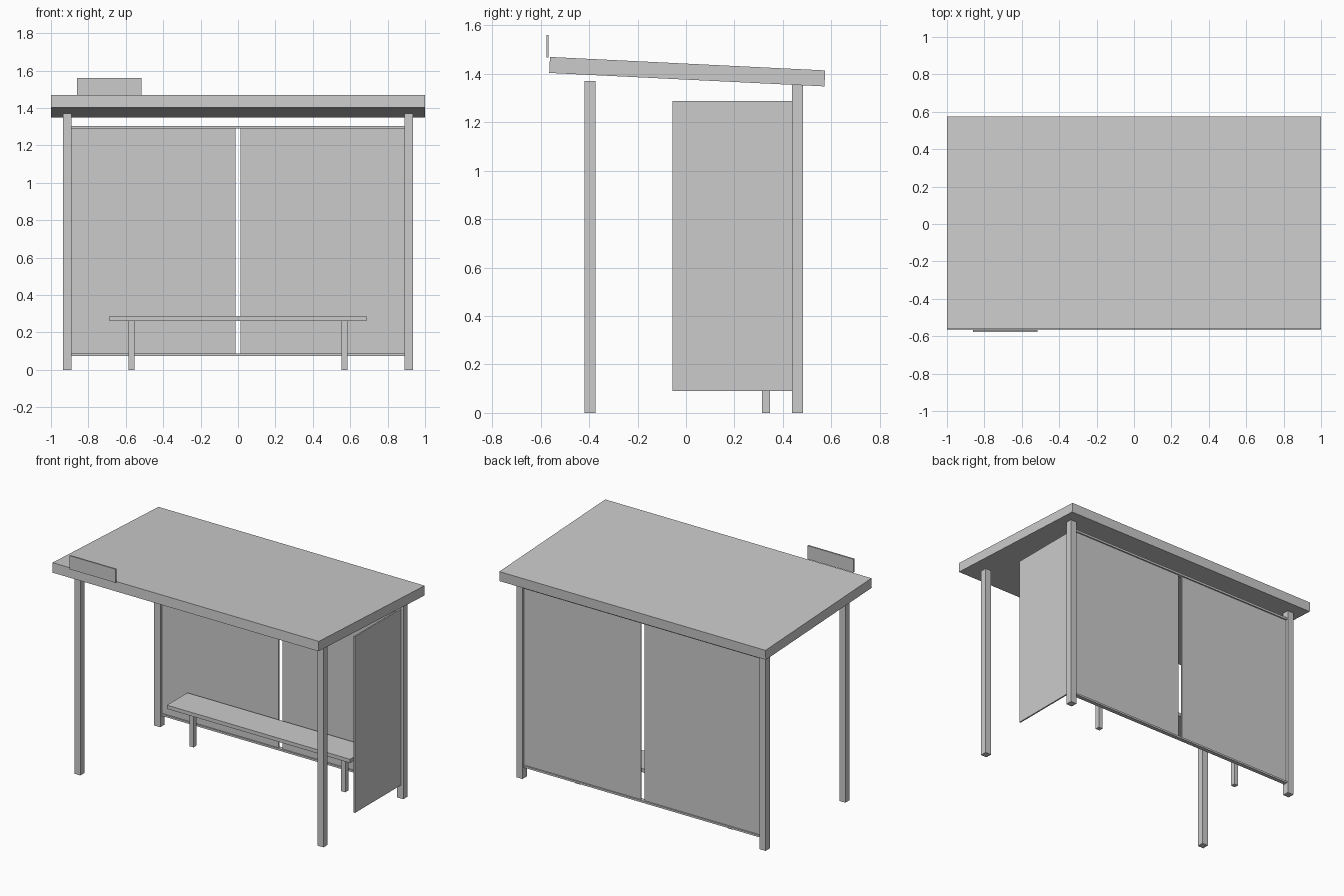
import bpy, bmesh, math
from mathutils import Matrix

if "Cube" in bpy.data.objects:
    bpy.data.objects.remove(bpy.data.objects["Cube"])

grey = bpy.data.materials.new("light grey")
grey.diffuse_color = (0.6, 0.6, 0.6, 1)
grey.use_nodes = True
grey.node_tree.nodes["Principled BSDF"].inputs["Base Color"].default_value = grey.diffuse_color


def box(name, x, y, z, tilt=0.0):
    """Box from (min, max) ranges, optionally tilted about its own x axis."""
    size = [r[1] - r[0] for r in (x, y, z)]
    centre = [(r[0] + r[1]) / 2 for r in (x, y, z)]
    bm = bmesh.new()
    bmesh.ops.create_cube(bm, size=1, matrix=Matrix.Diagonal((*size, 1)))
    mesh = bpy.data.meshes.new(name)
    bm.to_mesh(mesh)
    bm.free()
    mesh.materials.append(grey)
    ob = bpy.data.objects.new(name, mesh)
    ob.location = centre
    ob.rotation_euler.x = tilt
    bpy.context.collection.objects.link(ob)
    return ob


def pair(name, x, y, z):
    """Left and right copies of a box, given the right-hand x range."""
    box("right_" + name, x, y, z)
    box("left_" + name, (-x[1], -x[0]), y, z)


# Sloping roof slab, higher at the front
box("roof", (-1, 1), (-0.564, 0.574), (1.376, 1.442), tilt=-math.radians(2.8))

# Route sign on the front roof edge
box("roof_sign", (-0.86, -0.515), (-0.577, -0.567), (1.468, 1.56))

# Four posts
pair("front_post", (0.89, 0.936), (-0.42, -0.374), (0, 1.37))
pair("back_post", (0.89, 0.936), (0.437, 0.483), (0, 1.37))

# Back wall: two panels held between two rails
pair("back_panel", (0.014, 0.89), (0.455, 0.465), (0.085, 1.293))
box("top_rail", (-0.89, 0.89), (0.446, 0.474), (1.29, 1.305))
box("bottom_rail", (-0.89, 0.89), (0.446, 0.474), (0.075, 0.088))

# Single side panel on the right
box("side_panel", (0.908, 0.918), (-0.055, 0.44), (0.09, 1.287))

# Bench
box("bench_seat", (-0.688, 0.688), (0.22, 0.44), (0.262, 0.287))
pair("bench_leg", (0.554, 0.586), (0.314, 0.346), (0, 0.264))
